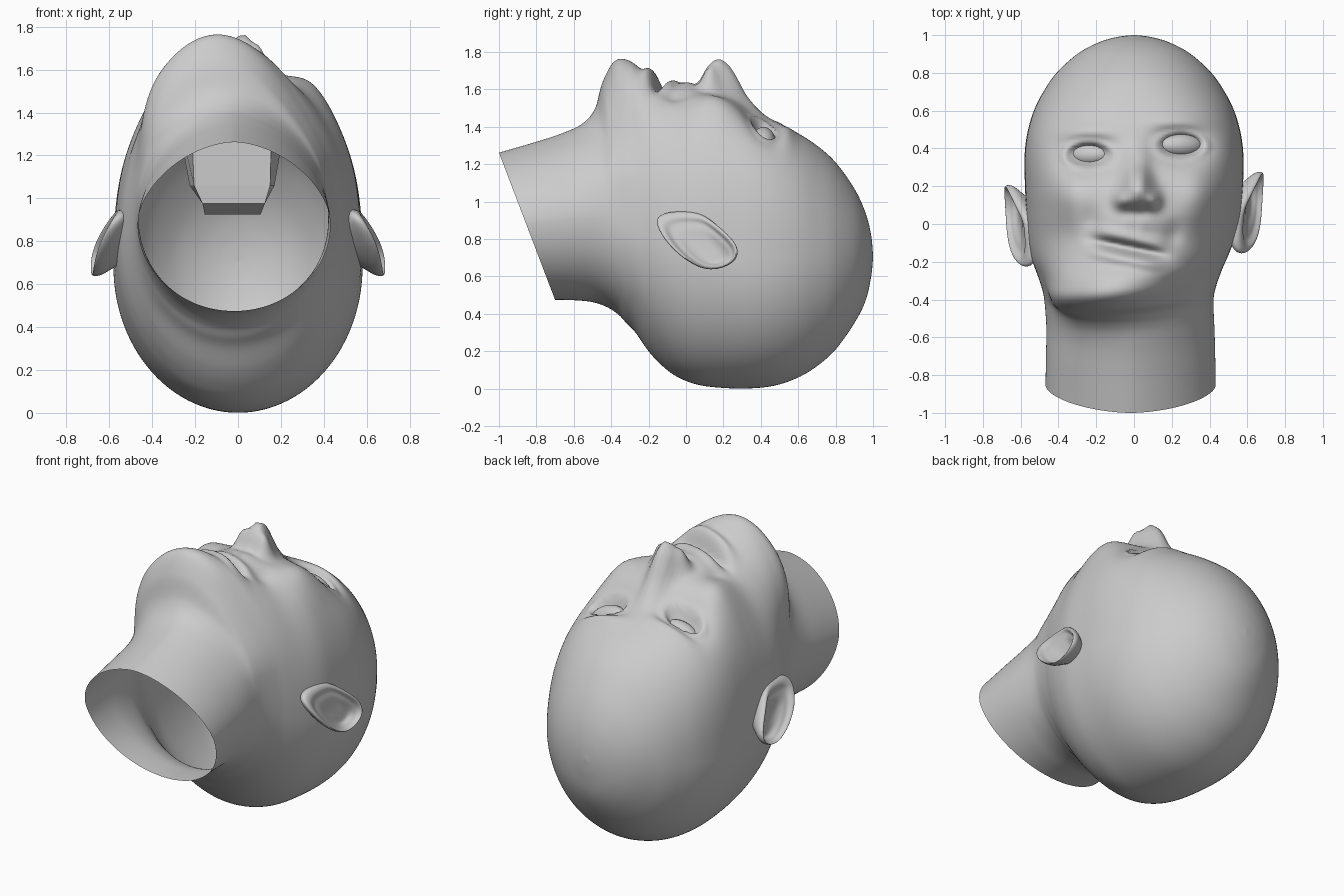
import bpy, bmesh, math
from mathutils import Vector

if "Cube" in bpy.data.objects:
    bpy.data.objects.remove(bpy.data.objects["Cube"], do_unlink=True)

grey = bpy.data.materials.new("plain_grey")
grey.use_nodes = True
grey.diffuse_color = (0.6, 0.6, 0.6, 1)
bsdf = next(n for n in grey.node_tree.nodes if n.type == 'BSDF_PRINCIPLED')
bsdf.inputs["Base Color"].default_value = (0.6, 0.6, 0.6, 1)
bsdf.inputs["Roughness"].default_value = 0.7


def finish(name, bm, smooth=True):
    bmesh.ops.recalc_face_normals(bm, faces=bm.faces)
    for f in bm.faces:
        f.smooth = smooth
    mesh = bpy.data.meshes.new(name)
    bm.to_mesh(mesh)
    bm.free()
    mesh.materials.append(grey)
    obj = bpy.data.objects.new(name, mesh)
    bpy.context.collection.objects.link(obj)
    return obj


def bridge(bm, rings):
    """Quads between successive closed rings of vertices."""
    for a, b in zip(rings, rings[1:]):
        n = len(a)
        for i in range(n):
            bm.faces.new((a[i], a[(i + 1) % n], b[(i + 1) % n], b[i]))


def catmull(p0, p1, p2, p3, t):
    return [0.5 * (2 * b + (c - a) * t + (2 * a - 5 * b + 4 * c - d) * t * t
                   + (3 * b - a - 3 * c + d) * t ** 3) for a, b, c, d in zip(p0, p1, p2, p3)]


def smoothstep(lo, hi, v):
    t = max(0.0, min(1.0, (v - lo) / (hi - lo)))
    return t * t * (3 - 2 * t)


def bump(x, y, cx, cy, wx, wy):
    return math.exp(-((x - cx) / wx) ** 2 - ((y - cy) / wy) ** 2)


def along(points, v):
    """Smooth curve through (position, height) points, zero outside."""
    for i, ((a, fa), (b, fb)) in enumerate(zip(points, points[1:])):
        if a <= v <= b:
            before, after = points[max(i - 1, 0)], points[min(i + 2, len(points) - 1)]
            return catmull(before, (a, fa), (b, fb), after, (v - a) / (b - a))[1]
    return 0.0


# Slices from neck to crown:
# top y, top z, bottom y, bottom z, height of widest point, half width, upper roundness
SLICES = [
    (-1.00, 1.262, -0.70, 0.475, 0.88, 0.450, 1.75), (-0.80, 1.32, -0.60, 0.473, 0.90, 0.448, 1.75),
    (-0.65, 1.37, -0.50, 0.463, 0.91, 0.445, 1.75), (-0.55, 1.42, -0.42, 0.435, 0.91, 0.445, 1.8),
    (-0.485, 1.50, -0.36, 0.395, 0.90, 0.447, 1.85), (-0.445, 1.64, -0.32, 0.352, 0.88, 0.452, 1.9),
    (-0.38, 1.752, -0.27, 0.30, 0.85, 0.468, 1.92), (-0.30, 1.752, -0.20, 0.20, 0.82, 0.494, 1.95),
    (-0.20, 1.675, -0.13, 0.125, 0.79, 0.525, 2.1), (-0.08, 1.615, -0.05, 0.065, 0.76, 0.551, 2.25),
    (0.06, 1.60, 0.06, 0.022, 0.73, 0.570, 2.45), (0.20, 1.57, 0.20, 0.004, 0.70, 0.577, 2.65),
    (0.35, 1.51, 0.35, 0.002, 0.68, 0.580, 2.75), (0.48, 1.43, 0.48, 0.018, 0.68, 0.565, 2.75),
    (0.60, 1.365, 0.60, 0.06, 0.69, 0.530, 2.55), (0.70, 1.30, 0.70, 0.12, 0.70, 0.480, 2.3),
    (0.80, 1.21, 0.80, 0.21, 0.71, 0.410, 2.1), (0.90, 1.07, 0.90, 0.35, 0.72, 0.300, 2.0),
    (0.96, 0.94, 0.96, 0.47, 0.72, 0.190, 2.0), (0.99, 0.82, 0.99, 0.60, 0.715, 0.090, 2.0),
    (1.00, 0.712, 1.00, 0.70, 0.706, 0.005, 2.0)]

EYES = [(-0.24, 0.365), (0.25, 0.415)]
NOSE = [(0.03, 0.0), (0.06, 0.015), (0.115, 0.125), (0.165, 0.182), (0.20, 0.188),
        (0.25, 0.157), (0.32, 0.065), (0.40, 0.018), (0.50, 0.0)]


def face_relief(x, y):
    """Height added to the upward side of the head for the features."""
    # nose ridge
    width = 0.055 + 0.03 * smoothstep(0.32, 0.12, y)
    d = along(NOSE, y) * math.exp(-(abs(x - 0.02) / width) ** 2.2)
    for s in (-1, 1):
        # nostril wings, nostrils, cheekbones, smile folds
        d += 0.065 * bump(x, y, 0.02 + s * 0.085, 0.125, 0.038, 0.045)
        d -= 0.008 * bump(x, y, 0.02 + s * 0.04, 0.07, 0.022, 0.02)
        d += 0.05 * bump(x, y, s * 0.345, 0.15, 0.11, 0.13)
        d -= 0.02 * bump(x, y, s * 0.22, -0.02 - 0.04 * s, 0.05, 0.07)
    # sockets, lids and brows
    for cx, cy in EYES:
        s = math.copysign(1, cx)
        r = math.hypot((x - cx) / 0.11, (y - cy) / 0.058)
        d -= 0.105 * bump(x, y, cx - s * 0.01, cy, 0.15, 0.095)
        d += 0.018 * math.exp(-((r - 1.2) / 0.22) ** 2)
        d -= 0.035 * math.exp(-(r / 0.85) ** 4)
        d += 0.03 * bump(x, y, cx, cy + 0.12, 0.16, 0.045)
    # upper lip mound and the groove below the nose
    d += 0.035 * bump(x, y, 0.01, 0.01, 0.14, 0.075)
    d -= 0.01 * bump(x, y, 0.01, 0.0, 0.018, 0.04)
    # slanted, slightly open mouth
    v = y + 0.128 + 0.2 * x
    span = math.exp(-(x / 0.19) ** 4)
    d += span * (0.025 * math.exp(-((v - 0.055) / 0.032) ** 2)
                 + 0.042 * math.exp(-((v + 0.058) / 0.034) ** 2)
                 - 0.06 * math.exp(-(v / 0.026) ** 2))
    return d


# Head and neck: lofted slices with the relief, open at the neck
SEG, SUB = 256, 9
bm = bmesh.new()
rings = []
rows = [SLICES[0]] + SLICES + [SLICES[-1]]
for k in range(len(SLICES) - 1):
    for j in range(SUB + (k == len(SLICES) - 2)):
        yt, zt, yb, zb, zc, hw, n = catmull(*rows[k:k + 4], j / SUB)
        ring = []
        for i in range(SEG):
            a = math.tau * i / SEG
            c, s = math.cos(a), math.sin(a)
            e = 2 / n if s > 0 else 1.0
            x = math.copysign(abs(c) ** e, c) * hw
            z = zc + abs(s) ** e * (zt - zc) if s > 0 else zc + s * (zc - zb)
            y = yb + (yt - yb) * (z - zb) / (zt - zb)
            up = smoothstep(1.1, 1.4, z)
            # chin swings to the right and tilts, jaw and neck lean slightly right
            swing = math.exp(-((y + 0.4) / 0.16) ** 2)
            z += up * face_relief(x, y)
            y += 0.07 * x * swing * up
            x -= (0.075 * swing * smoothstep(1.1, 1.6, z) + 0.028 * smoothstep(0.1, -0.25, y)
                  - 0.01 * smoothstep(-0.35, -0.6, y))
            ring.append(bm.verts.new((x, y, z)))
        rings.append(ring)
bridge(bm, rings)
bm.faces.new(rings[-1])
finish("head", bm)

# Eyeballs, turned outward to follow the face
for (cx, cy), side in zip(EYES, ("right", "left")):
    bm = bmesh.new()
    bmesh.ops.create_uvsphere(bm, u_segments=32, v_segments=16, radius=1)
    for v in bm.verts:
        v.co = Vector((cx + v.co.x * 0.115, cy + v.co.y * 0.063,
                       1.318 + v.co.z * 0.075 - 0.13 * v.co.x * cx))
    finish(side + "_eye", bm)

# Ears: outline in y and z, with (scale, outward offset) rings from root to bowl
OUTLINE = [(-0.165, 0.915), (-0.10, 0.945), (0.0, 0.948), (0.08, 0.94), (0.16, 0.88),
           (0.24, 0.81), (0.285, 0.745), (0.265, 0.67), (0.13, 0.622), (0.01, 0.675),
           (-0.09, 0.765), (-0.145, 0.845)]
EAR_RINGS = [(0.55, -0.13), (0.78, -0.07), (0.97, -0.03), (1.02, 0.0), (0.98, 0.02),
             (0.88, 0.016), (0.80, -0.006), (0.72, -0.014), (0.62, -0.02), (0.45, -0.04),
             (0.2, -0.05)]
for side, name, shift in ((1, "left_ear", 0.0), (-1, "right_ear", -0.07)):
    bm = bmesh.new()
    rings = []
    for k, (scale, out) in enumerate(EAR_RINGS):
        drift = 0.09 * (1 - scale) if k > 4 else 0.0
        ring = []
        for py, pz in OUTLINE:
            y = 0.07 + (py - 0.07) * scale + drift
            z = 0.78 + (pz - 0.78) * scale - drift
            t = 0.93 - z
            x = 0.56 + 0.75 * t - 1.4 * t * t + out + 0.06 * (y - 0.07)
            ring.append(bm.verts.new((side * x, y + shift, z)))
        rings.append(ring)
    bridge(bm, rings)
    bm.faces.new(rings[-1])
    ear = finish(name, bm)
    sub = ear.modifiers.new("smooth", 'SUBSURF')
    sub.levels = sub.render_levels = 2

# Mouth cavity hanging inside the head: z, front x range, back widening, y range
CAVITY = [(1.46, -0.22, 0.16, 0.08, -0.24, 0.02), (1.06, -0.205, 0.15, 0.02, -0.24, 0.06),
          (0.975, -0.165, 0.125, 0.0, -0.235, 0.06), (0.925, -0.155, 0.105, 0.0, -0.12, 0.04)]
bm = bmesh.new()
rings = [[bm.verts.new(p) for p in ((x0, y0, z), (x1, y0, z), (x1 + w, y1, z), (x0 - w, y1, z))]
         for z, x0, x1, w, y0, y1 in CAVITY]
bridge(bm, rings)
bm.faces.new(rings[-1])
finish("mouth_cavity", bm, smooth=False)
